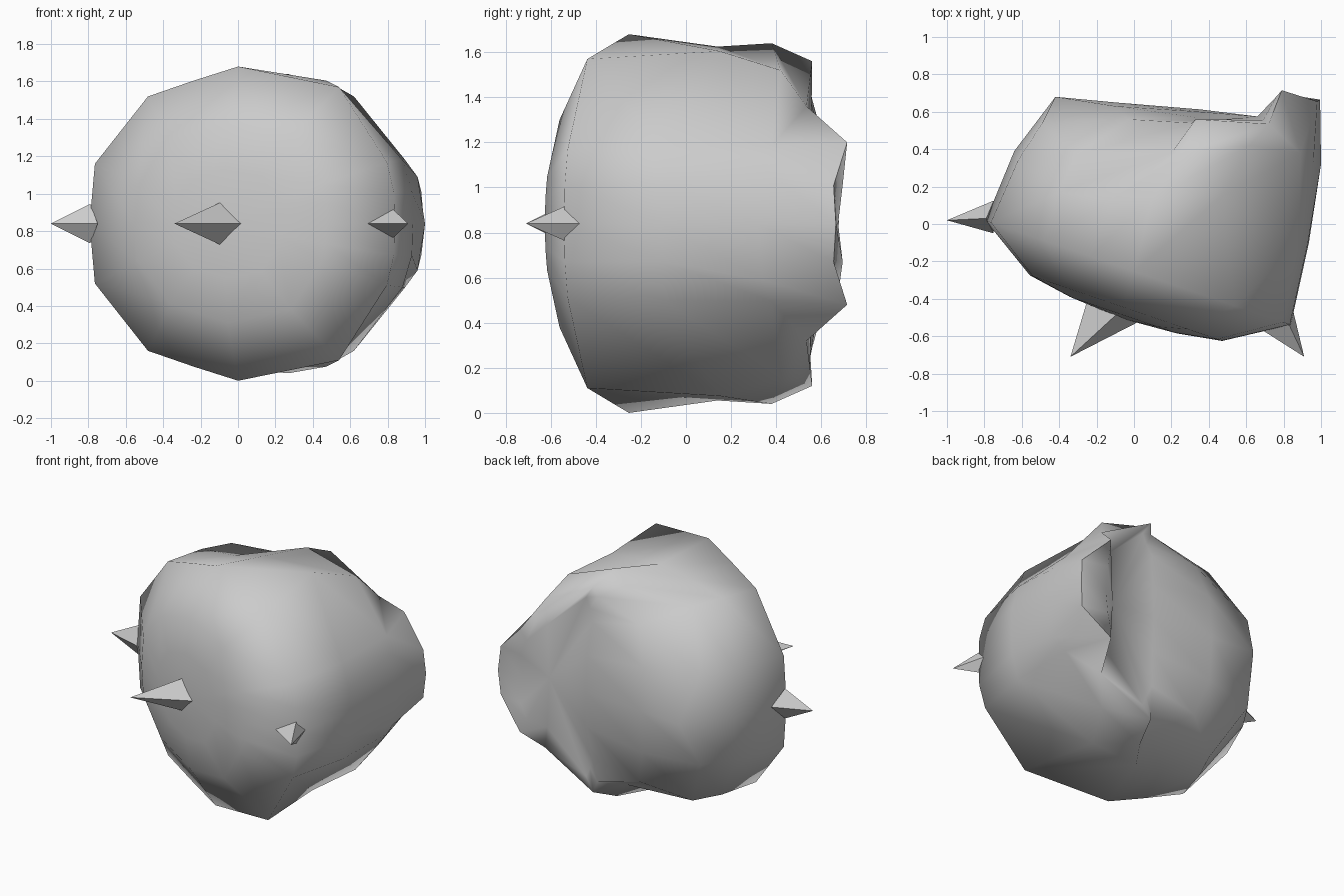
import bpy, bmesh, math

if "Cube" in bpy.data.objects:
    bpy.data.objects.remove(bpy.data.objects["Cube"])

MID = 0.84                       # height of the mirror plane
CEN = (0.02, -0.26)              # centre of the front rim
E = (0.946, -0.323)              # across the rim
N = (0.323, 0.946)               # body axis, pointing to the back


def plan(a, d):
    return (CEN[0] + a * E[0] + d * N[0], CEN[1] + a * E[1] + d * N[1])


# front rim: (across, height above mid plane), left to right over the top
RIM = [(-.86, 0), (-.83, .32), (-.53, .68), (-.27, .765), (-.02, .84),
       (.55, .73), (.82, .33), (.86, .17), (.865, 0)]

# upper half of the rings behind the rim: x, y, height above mid plane
BACK = [
    # wall
    [(-.64, .39, 0), (-.62, .34, .32), (-.40, .17, .69), (-.12, .13, .735),
     (.10, .14, .785), (.47, .15, .765), (.88, -.10, .34), (.93, -.10, .17),
     (.935, -.10, 0)],
    # wall end
    [(-.42, .68, 0), (-.49, .54, .32), (-.31, .37, .68), (.20, .38, .70),
     (.27, .38, .80), (.62, .42, .68), (.89, .38, .345), (.96, .34, .25),
     (1.0, .32, 0)],
    # wavy lip on the right, back face on the left
    [(-.10, .65, 0), (-.10, .63, .30), (-.03, .56, .55), (.31, .54, .65),
     (.33, .56, .72), (.72, .535, .52), (.79, .715, .36), (.98, .655, .17),
     (.995, .665, 0)],
    # thick end of the lip
    [(.35, .613, 0), (.35, .60, .25), (.33, .57, .48), (.36, .55, .56),
     (.39, .55, .63), (.69, .555, .36), (.76, .68, .28), (.80, .695, .17),
     (.80, .675, 0)],
]


def full_ring(half):
    """Close an upper half ring with its mirror image."""
    lower = [(x, y, -h) for x, y, h in half[-2:0:-1]]
    return half + lower


def make_object(name, verts, faces, smooth):
    me = bpy.data.meshes.new(name)
    bm = bmesh.new()
    vs = [bm.verts.new((x, y, MID + h)) for x, y, h in verts]
    for f in faces:
        bm.faces.new([vs[i] for i in f])
    bmesh.ops.recalc_face_normals(bm, faces=bm.faces)
    bm.to_mesh(me)
    bm.free()
    ob = bpy.data.objects.new(name, me)
    bpy.context.collection.objects.link(ob)
    if smooth:
        bpy.ops.object.select_all(action='DESELECT')
        ob.select_set(True)
        bpy.context.view_layer.objects.active = ob
        bpy.ops.object.shade_smooth_by_angle(angle=math.radians(80))
    return ob


# body: shallow front dome, wall and dented back
rings = [full_ring([(*plan(a * s, d), h * s) for a, h in RIM])
         for s, d in ((.35, -.24), (.63, -.20), (1, 0))]
rings += [full_ring(r) for r in BACK]
n = len(rings[0])
verts = [v for r in rings for v in r]
faces = []
for k in range(len(rings) - 1):
    for i in range(n):
        j = (i + 1) % n
        faces.append((k * n + i, k * n + j, (k + 1) * n + j, (k + 1) * n + i))
front, back = len(verts), len(verts) + 1
verts += [(*plan(0, -.26), 0), (.66, .575, 0)]
last = (len(rings) - 1) * n
for i in range(n):
    j = (i + 1) % n
    faces.append((front, j, i))
    faces.append((back, last + i, last + j))
make_object("body", verts, faces, True)


# spikes: four-sided pyramids, base given by two side points and a ridge point
def spike(name, tip, side_a, ridge, side_b, h):
    v = [(*tip, 0), (*side_a, 0), (*ridge, h), (*side_b, 0), (*ridge, -h)]
    f = [(0, 1, 2), (0, 2, 3), (0, 3, 4), (0, 4, 1), (1, 4, 3, 2)]
    make_object(name, v, f, False)


spike("left_spike", (-1, .02), (-.75, .125), (-.79, .03), (-.75, -.05), .105)
spike("front_spike", (-.34, -.71), (-.25, -.41), (-.09, -.48), (.03, -.52), .115)
spike("right_spike", (.91, -.71), (.69, -.57), (.825, -.53), (.85, -.46), .08)
